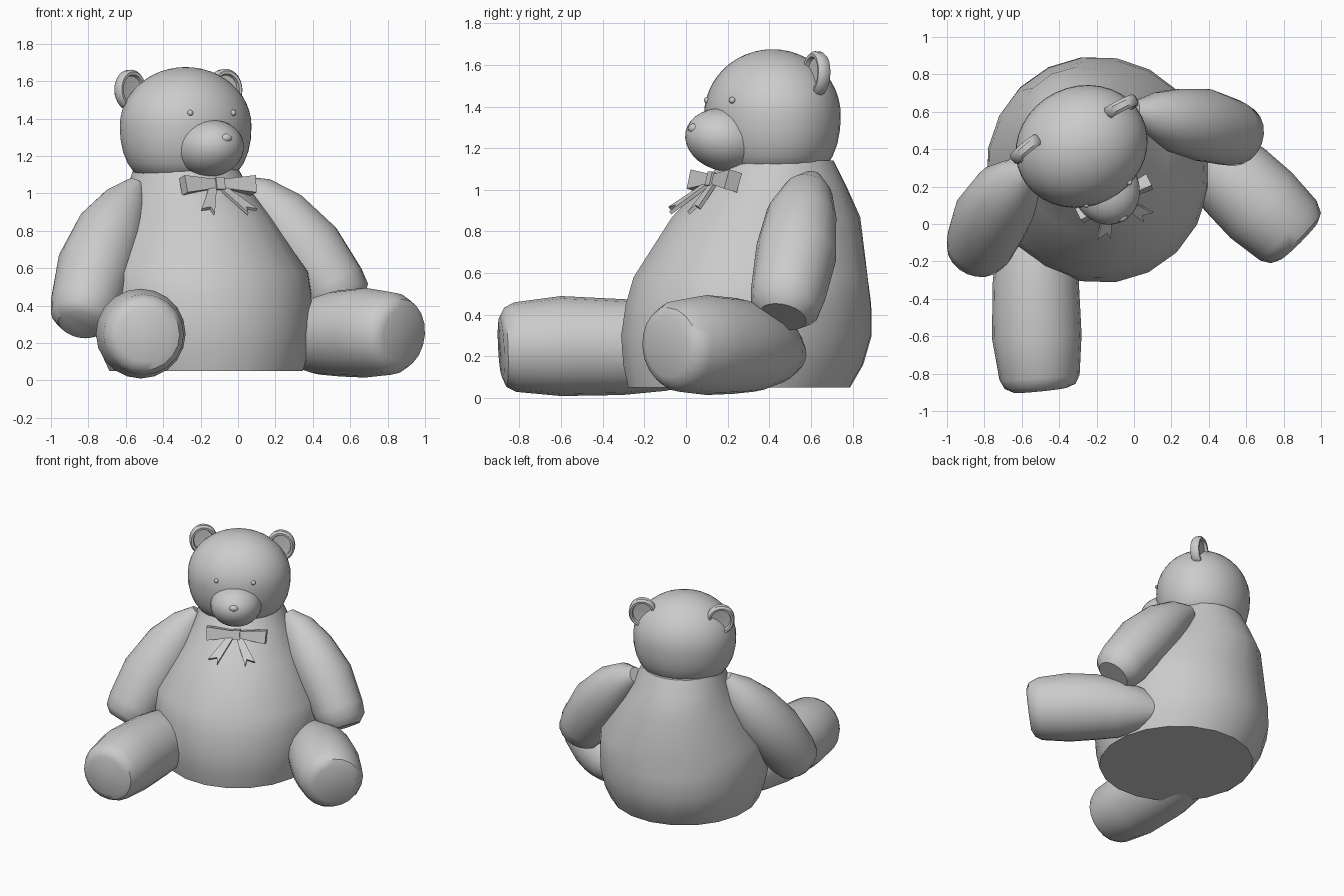
import bpy, bmesh, math
from mathutils import Vector, Matrix

if "Cube" in bpy.data.objects:
    bpy.data.objects.remove(bpy.data.objects["Cube"])

TURN = math.radians(26)          # the whole toy faces slightly to its left
ROT = Matrix.Rotation(TURN, 3, 'Z')


def finish(name, bm, angle=40):
    bmesh.ops.recalc_face_normals(bm, faces=bm.faces)
    me = bpy.data.meshes.new(name)
    bm.to_mesh(me)
    bm.free()
    ob = bpy.data.objects.new(name, me)
    bpy.context.collection.objects.link(ob)
    bpy.ops.object.select_all(action='DESELECT')
    ob.select_set(True)
    bpy.context.view_layer.objects.active = ob
    bpy.ops.object.shade_smooth_by_angle(angle=math.radians(angle))
    return ob


def loft(name, rings, n, angle=40):
    """rings: (center, width radius, depth radius, 3x3 orientation)"""
    bm = bmesh.new()
    loops = []
    for c, rx, ry, m in rings:
        loops.append([bm.verts.new(Vector(c) + m @ Vector(
            (rx * math.cos(2 * math.pi * i / n), ry * math.sin(2 * math.pi * i / n), 0)))
            for i in range(n)])
    for a, b in zip(loops, loops[1:]):
        for i in range(n):
            j = (i + 1) % n
            bm.faces.new((a[i], a[j], b[j], b[i]))
    bm.faces.new(loops[0])
    bm.faces.new(loops[-1])
    return finish(name, bm, angle)


def limb(name, pts, n=20):
    """pts: (x, y, z, radius), rings square to the path"""
    cs = [Vector(p[:3]) for p in pts]
    rings = []
    for i, p in enumerate(pts):
        t = cs[min(i + 1, len(cs) - 1)] - cs[max(i - 1, 0)]
        rings.append((cs[i], p[3], p[3], t.to_track_quat('Z', 'Y').to_matrix()))
    return loft(name, rings, n)


def ball(name, loc, radii, tilt=0, seg=32):
    bm = bmesh.new()
    bmesh.ops.create_uvsphere(bm, u_segments=seg, v_segments=seg // 2, radius=1)
    m = (Matrix.Translation(loc) @ ROT.to_4x4() @ Matrix.Rotation(tilt, 4, 'X')
         @ Matrix.Diagonal((*radii, 1)))
    bmesh.ops.transform(bm, matrix=m, verts=bm.verts)
    return finish(name, bm)


def plate(name, outline, depths, m):
    """outline in local x/z, with a half thickness per point"""
    bm = bmesh.new()
    f = [bm.verts.new(m @ Vector((x, -d, z))) for (x, z), d in zip(outline, depths)]
    b = [bm.verts.new(m @ Vector((x, d, z))) for (x, z), d in zip(outline, depths)]
    bm.faces.new(f)
    bm.faces.new(b[::-1])
    for i in range(len(f)):
        j = (i + 1) % len(f)
        bm.faces.new((f[i], b[i], b[j], f[j]))
    bmesh.ops.triangulate(bm, faces=[g for g in bm.faces if len(g.verts) > 4])
    return finish(name, bm, 20)


# Body: leaning, flat-bottomed pear
loft("body", [((x, y, z), w, d, ROT) for x, y, z, w, d in [
    (-.17, .255, .05, .52, .54), (-.18, .275, .16, .56, .585), (-.19, .29, .30, .59, .61),
    (-.195, .30, .45, .595, .595), (-.20, .31, .58, .585, .565), (-.235, .385, .87, .40, .465),
    (-.265, .425, 1.02, .33, .35), (-.28, .44, 1.14, .28, .27)]], 20)

# Head: dome on a tucked-in neck
profile = [(1.095, .70), (1.11, .78), (1.16, .88), (1.22, .95), (1.29, .99)]
profile += [(1.36 + .315 * math.sin(t), max(math.cos(t), .01))
            for t in [math.pi / 2 * k / 12 for k in range(13)]]
loft("head", [((-.28, .415, z), .36 * s, .32 * s, ROT) for z, s in profile], 36)

# Face
ball("muzzle", (-.15, .19, 1.24), (.178, .20, .15), math.radians(-12))
ball("nose", (-.063, .036, 1.295), (.034, .024, .024), math.radians(-12), 16)
ball("left_eye", (-.255, .102, 1.43), (.016,) * 3, 0, 12)
ball("right_eye", (-.025, .222, 1.43), (.016,) * 3, 0, 12)

# Ears: rimmed discs, dished on both sides
ear = [(.001, -.008), (.076, -.012), (.082, -.03), (.098, -.032), (.110, -.016),
       (.110, .016), (.098, .032), (.082, .03), (.076, .012), (.001, .008)]
for name, loc, ang in [("left_ear", (-.575, .40, 1.55), 40), ("right_ear", (-.07, .625, 1.555), 27)]:
    m = Matrix.Rotation(math.radians(ang), 3, 'Z') @ Matrix.Rotation(math.radians(86), 3, 'X')
    loft(name, [(Vector(loc) + m @ Vector((0, 0, h)), r * .88, r, m) for r, h in ear], 28, 35)

# Arms
limb("left_arm", [(-.54, .29, 1.05, .05), (-.60, .24, .95, .125), (-.68, .16, .80, .185),
                  (-.765, .03, .60, .205), (-.82, -.10, .40, .185), (-.84, -.145, .33, .165),
                  (-.85, -.17, .295, .115)])
limb("right_arm", [(.0, .605, 1.045, .055), (.10, .585, .98, .12), (.22, .555, .87, .17),
                   (.37, .53, .70, .195), (.51, .49, .50, .18), (.555, .475, .43, .165),
                   (.58, .465, .39, .115)])

# Legs
limb("left_leg", [(-.40, .22, .19, .06), (-.45, .08, .22, .15), (-.51, -.08, .24, .205),
                  (-.525, -.30, .245, .23), (-.52, -.60, .25, .24), (-.505, -.82, .245, .215),
                  (-.502, -.868, .244, .19), (-.50, -.888, .243, .145)])
limb("right_leg", [(.20, .54, .20, .06), (.30, .45, .22, .15), (.42, .34, .235, .205),
                   (.54, .235, .25, .23), (.68, .10, .255, .24), (.825, -.035, .25, .22),
                   (.865, -.075, .245, .19), (.88, -.09, .243, .145)])

# Bow: two flared loops, a knot and two notched tails
upright = Matrix.Translation((-.105, .135, 1.045)) @ ROT.to_4x4() @ Matrix.Rotation(math.radians(-15), 4, 'X')
sloped = Matrix.Translation((-.115, .13, 1.04)) @ ROT.to_4x4() @ Matrix.Rotation(math.radians(-50), 4, 'X')
for side, s in (("left", -1), ("right", 1)):
    plate(side + "_bow_loop", [(0, -.02), (.205 * s, -.05), (.212 * s, .045), (0, .025)],
          [.02, .035, .035, .02], upright)
    plate(side + "_bow_tail", [(0, 0), (.10 * s, -.235), (.105 * s, -.185), (.165 * s, -.20), (.03 * s, .02)],
          [.009] * 5, sloped)
plate("bow_knot", [(-.025, -.032), (.025, -.032), (.025, .035), (-.025, .035)], [.032] * 4, upright)
